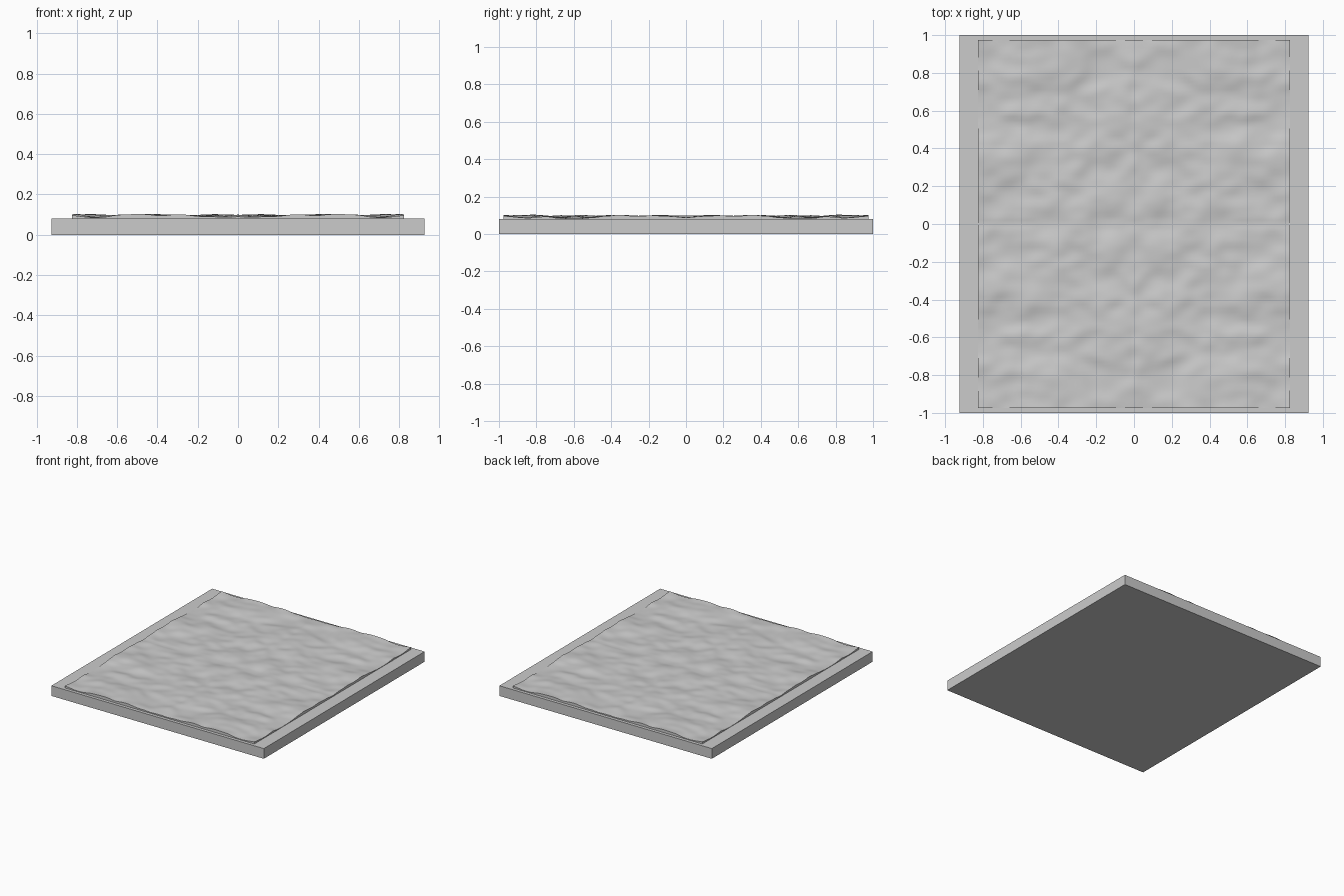
import bpy, bmesh, math
from mathutils import Vector, noise

cube = bpy.data.objects.get("Cube")
if cube:
    bpy.data.objects.remove(cube, do_unlink=True)

stone = bpy.data.materials.new("pale grey stone")
stone.use_nodes = True
grey = (0.6, 0.6, 0.6, 1)
stone.diffuse_color = grey
stone.node_tree.nodes["Principled BSDF"].inputs["Base Color"].default_value = grey

SLAB_TOP = 0.08
HALF_X, HALF_Y = 0.825, 0.975


def add_object(name, bm):
    bmesh.ops.recalc_face_normals(bm, faces=bm.faces)
    mesh = bpy.data.meshes.new(name)
    bm.to_mesh(mesh)
    bm.free()
    mesh.materials.append(stone)
    obj = bpy.data.objects.new(name, mesh)
    bpy.context.collection.objects.link(obj)
    return obj


def ripple_height(x, y):
    # Broad uneven swells with finer ripples, mirrored about both axes
    p = Vector((abs(x) * 5, abs(y) * 7, 3.7))
    n = noise.noise(p) + 0.4 * noise.noise(p * 2.1)
    return SLAB_TOP + 0.013 + 0.0125 * math.tanh(1.5 * n)


# Flat base slab
bm = bmesh.new()
bmesh.ops.create_cube(bm, size=1)
bmesh.ops.scale(bm, vec=(1.85, 2, SLAB_TOP), verts=bm.verts)
bmesh.ops.translate(bm, vec=(0, 0, SLAB_TOP / 2), verts=bm.verts)
add_object("base_slab", bm)

# Rough raised surface with a skirt sunk into the slab
bm = bmesh.new()
bmesh.ops.create_grid(bm, x_segments=80, y_segments=96, size=1)
for v in bm.verts:
    v.co.x *= HALF_X
    v.co.y *= HALF_Y
    v.co.z = ripple_height(v.co.x, v.co.y)
rim = [e for e in bm.edges if e.is_boundary]
skirt = bmesh.ops.extrude_edge_only(bm, edges=rim)["geom"]
for v in skirt:
    if isinstance(v, bmesh.types.BMVert):
        v.co.z = SLAB_TOP - 0.01
surface = add_object("rippled_surface", bm)

bpy.ops.object.select_all(action='DESELECT')
surface.select_set(True)
bpy.context.view_layer.objects.active = surface
bpy.ops.object.shade_smooth_by_angle(angle=math.radians(50))
